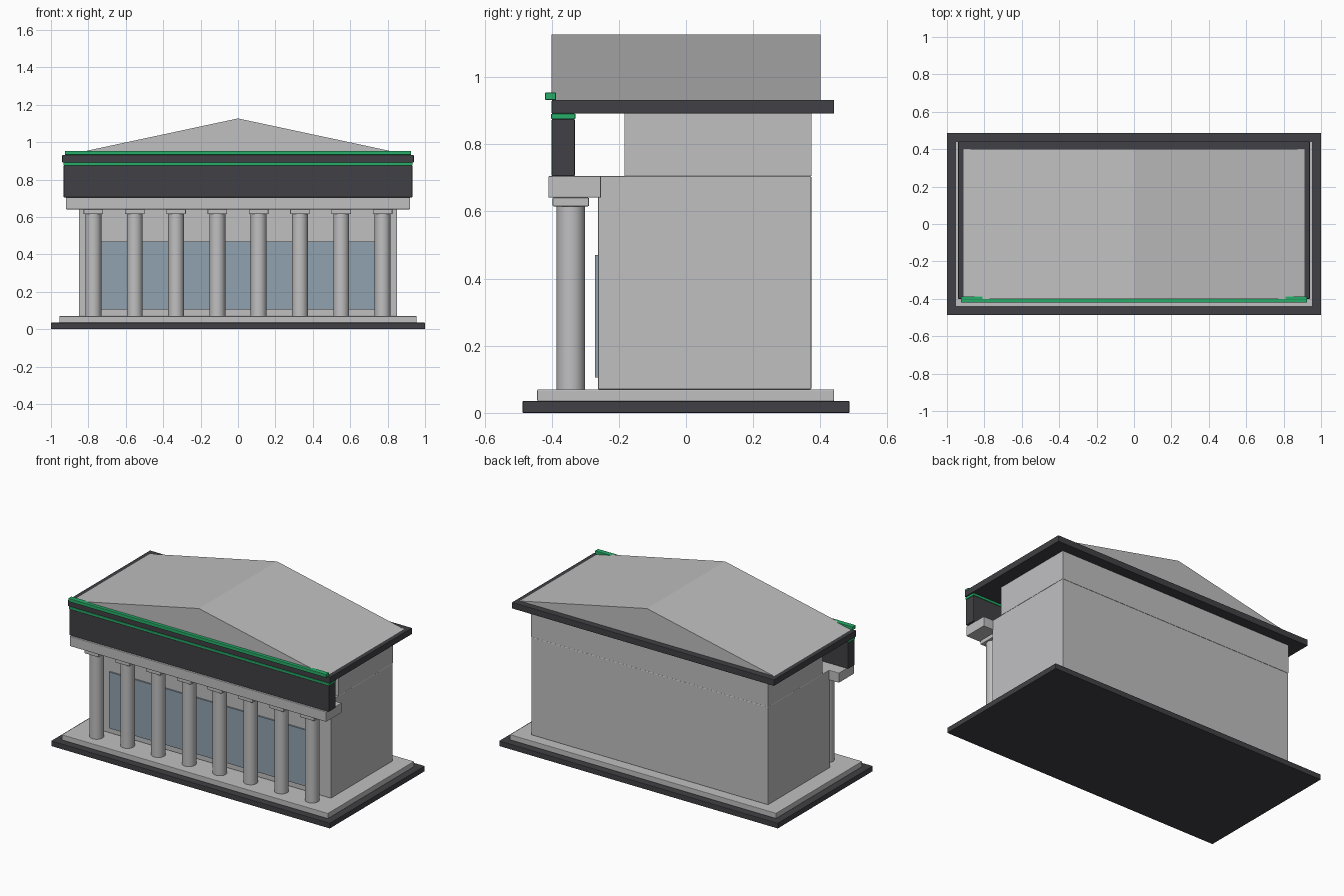
import bpy
import bmesh
import math

cube = bpy.data.objects.get("Cube")
if cube:
    bpy.data.objects.remove(cube, do_unlink=True)


def material(name, rgb):
    m = bpy.data.materials.new(name)
    m.use_nodes = True
    m.diffuse_color = (*rgb, 1)
    m.node_tree.nodes["Principled BSDF"].inputs["Base Color"].default_value = (*rgb, 1)
    return m


stone = material("pale stone", (0.53, 0.525, 0.535))
dark = material("charcoal", (0.052, 0.051, 0.058))
green = material("green trim", (0.02, 0.42, 0.14))
glass = material("blue grey glass", (0.28, 0.36, 0.43))


def finish(name, bm, mat):
    mesh = bpy.data.meshes.new(name)
    bm.to_mesh(mesh)
    bm.free()
    mesh.materials.append(mat)
    ob = bpy.data.objects.new(name, mesh)
    bpy.context.collection.objects.link(ob)
    return ob


def box(name, mat, x, y, z, bevel=0.003):
    """Box from (min, max) ranges, with lightly eased edges."""
    bm = bmesh.new()
    bmesh.ops.create_cube(bm, size=1)
    for v in bm.verts:
        v.co = [r[0] if c < 0 else r[1] for c, r in zip(v.co, (x, y, z))]
    ob = finish(name, bm, mat)
    if bevel:
        mod = ob.modifiers.new("eased edges", "BEVEL")
        mod.width = bevel
        mod.segments = 2
    return ob


def wide(name, mat, half, y, z, bevel=0.003):
    return box(name, mat, (-half, half), y, z, bevel)


# Stepped base
wide("base_plinth", dark, 1.0, (-0.487, 0.487), (0, 0.035))
wide("base_step", stone, 0.955, (-0.443, 0.441), (0.035, 0.07))

# Main hall and the set-back upper storey
wide("main_hall", stone, 0.85, (-0.262, 0.373), (0.07, 0.705))
wide("upper_storey", stone, 0.85, (-0.183, 0.373), (0.705, 0.891), 0)
wide("front_window", glass, 0.735, (-0.271, -0.262), (0.105, 0.47), 0)

# Colonnade
COLUMN_Y, RADIUS, COUNT = -0.343, 0.0425, 8
for i in range(COUNT):
    x = -0.773 + i * 1.546 / (COUNT - 1)
    bm = bmesh.new()
    bmesh.ops.create_cone(bm, cap_ends=True, segments=24, radius1=RADIUS,
                          radius2=RADIUS, depth=0.545)
    bmesh.ops.translate(bm, verts=bm.verts, vec=(x, COLUMN_Y, 0.3425))
    column = finish(f"column_{i + 1}", bm, stone)
    for p in column.data.polygons:
        p.use_smooth = abs(p.normal.z) < 0.5
    column.data.set_sharp_from_angle(angle=math.radians(35))
    box(f"capital_{i + 1}", stone, (x - 0.052, x + 0.052),
        (COLUMN_Y - 0.054, COLUMN_Y + 0.054), (0.615, 0.641))

# Beam and fascia over the columns
wide("portico_beam", stone, 0.92, (-0.41, -0.253), (0.641, 0.705))
wide("fascia", dark, 0.932, (-0.4, -0.331), (0.705, 0.875))
wide("fascia_trim", green, 0.934, (-0.402, -0.329), (0.875, 0.891))

# Roof slab, edge trim and shallow gable
wide("roof_slab", dark, 0.94, (-0.4, 0.441), (0.891, 0.932))
wide("roof_trim", green, 0.925, (-0.42, -0.387), (0.932, 0.954))

bm = bmesh.new()
profile = [(-0.912, 0.932), (0.912, 0.932), (0, 1.127)]
face = bm.faces.new([bm.verts.new((x, -0.4, z)) for x, z in profile])
ext = bmesh.ops.extrude_face_region(bm, geom=[face])
moved = [v for v in ext["geom"] if isinstance(v, bmesh.types.BMVert)]
bmesh.ops.translate(bm, verts=moved, vec=(0, 0.8, 0))
bmesh.ops.recalc_face_normals(bm, faces=bm.faces)
finish("gable_roof", bm, stone)
